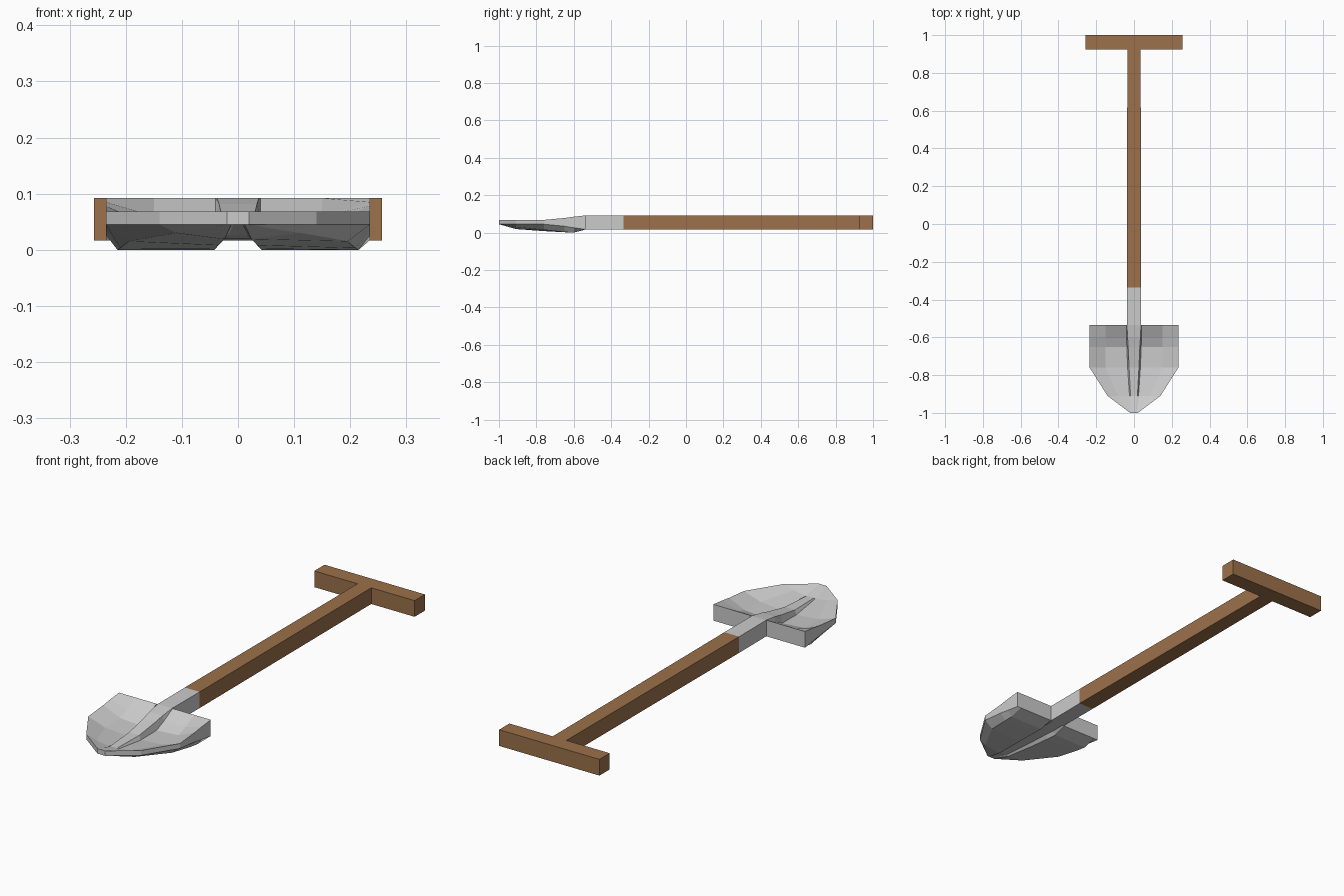
import bpy, bmesh

if "Cube" in bpy.data.objects:
    bpy.data.objects.remove(bpy.data.objects["Cube"])

wood = bpy.data.materials.new("wood")
wood.diffuse_color = (0.33, 0.165, 0.07, 1)
wood.use_nodes = True
wood.node_tree.nodes["Principled BSDF"].inputs["Base Color"].default_value = wood.diffuse_color
Z0, Z1 = 0.017, 0.092


def make_object(name, bm, mat=None):
    bmesh.ops.remove_doubles(bm, verts=bm.verts, dist=1e-5)
    bmesh.ops.recalc_face_normals(bm, faces=bm.faces)
    mesh = bpy.data.meshes.new(name)
    bm.to_mesh(mesh)
    bm.free()
    obj = bpy.data.objects.new(name, mesh)
    bpy.context.collection.objects.link(obj)
    if mat:
        mesh.materials.append(mat)
    return obj


def extruded(name, outline, mat=None):
    """Extrude a right-half outline, mirrored across x = 0, between Z0 and Z1."""
    pts = outline + [(-x, y) for x, y in reversed(outline)]
    bm = bmesh.new()
    face = bm.faces.new([bm.verts.new((x, y, Z0)) for x, y in pts])
    geom = bmesh.ops.extrude_face_region(bm, geom=[face])["geom"]
    top = [v for v in geom if isinstance(v, bmesh.types.BMVert)]
    bmesh.ops.translate(bm, verts=top, vec=(0, 0, Z1 - Z0))
    return make_object(name, bm, mat)


# Wooden T handle and metal socket
extruded("handle", [(0.038, -0.335), (0.035, 0.925), (0.257, 0.925), (0.257, 1.0)], wood)
extruded("socket", [(0.037, -0.535), (0.038, -0.335)])

# Blade stations: y, then (x, z) from the ridge to the rim for top and underside
stations = [
    (-0.535, [(.037, .092), (.040, .092), (.150, .092), (.235, .092)],
             [(.030, .017), (.040, .017), (.215, .017), (.235, .017)]),
    (-0.600, [(.034, .082), (.040, .058), (.150, .060), (.235, .085)],
             [(.030, .017), (.042, .000), (.215, .000), (.235, .026)]),
    (-0.650, [(.031, .070), (.038, .034), (.150, .042), (.235, .078)],
             [(.027, .018), (.040, .002), (.210, .003), (.235, .034)]),
    (-0.760, [(.026, .050), (.034, .030), (.150, .040), (.235, .068)],
             [(.023, .020), (.035, .008), (.195, .015), (.235, .045)]),
    (-0.910, [(.018, .046), (.024, .043), (.085, .054), (.140, .068)],
             [(.017, .026), (.024, .019), (.110, .030), (.140, .045)]),
    (-1.000, [(.008, .068), (.012, .068), (.016, .068), (.020, .068)],
             [(.008, .045), (.012, .045), (.016, .045), (.020, .045)]),
]

# Blade: closed cross-sections bridged along y
bm = bmesh.new()
rings = []
for y, top, under in stations:
    half = top + under[::-1]
    ring = half + [(-x, z) for x, z in reversed(half)]
    rings.append([bm.verts.new((x, y, z)) for x, z in ring])
for a, b in zip(rings, rings[1:]):
    for i in range(len(a)):
        j = (i + 1) % len(a)
        bm.faces.new((a[i], a[j], b[j], b[i]))
bm.faces.new(rings[0])
bm.faces.new(rings[-1])
make_object("blade", bm)
